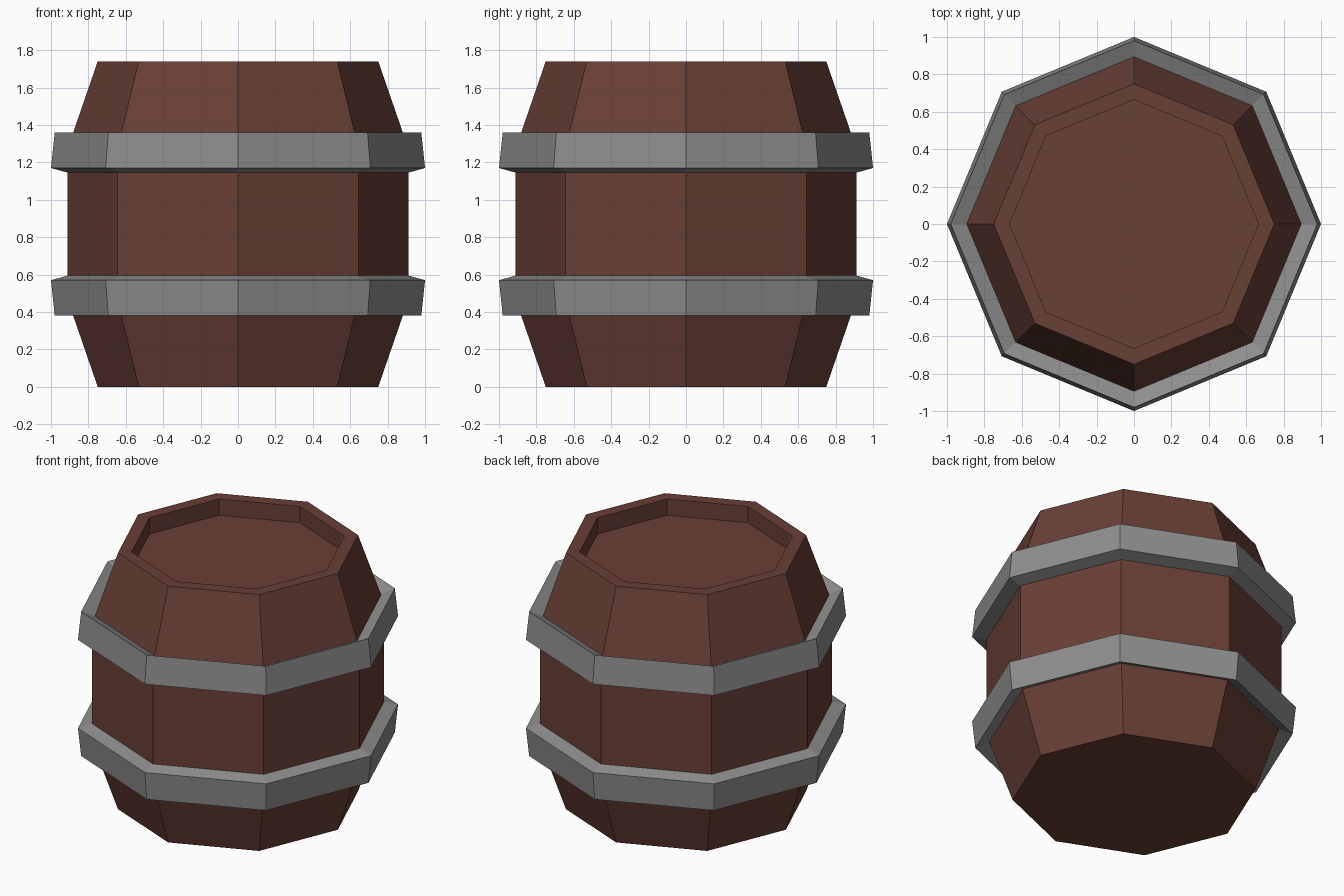
import bpy, bmesh
from math import sin, cos, pi

if "Cube" in bpy.data.objects:
    bpy.data.objects.remove(bpy.data.objects["Cube"])

SIDES = 8
HEIGHT = 1.74


def material(name, rgb):
    mat = bpy.data.materials.new(name)
    mat.diffuse_color = (*rgb, 1)
    mat.use_nodes = True
    mat.node_tree.nodes["Principled BSDF"].inputs["Base Color"].default_value = mat.diffuse_color
    return mat


def lathe(name, profile, mat, closed):
    """Spin (radius, z) points into an octagon; closed makes a ring, otherwise cap both ends."""
    bm = bmesh.new()
    rings = [[bm.verts.new((r * cos(2 * pi * i / SIDES), r * sin(2 * pi * i / SIDES), z))
              for i in range(SIDES)] for r, z in profile]
    pairs = list(zip(rings, rings[1:]))
    if closed:
        pairs.append((rings[-1], rings[0]))
    else:
        bm.faces.new(rings[0])
        bm.faces.new(rings[-1])
    for a, b in pairs:
        for i in range(SIDES):
            j = (i + 1) % SIDES
            bm.faces.new((a[i], a[j], b[j], b[i]))
    bmesh.ops.recalc_face_normals(bm, faces=bm.faces)
    mesh = bpy.data.meshes.new(name)
    bm.to_mesh(mesh)
    bm.free()
    mesh.materials.append(mat)
    obj = bpy.data.objects.new(name, mesh)
    bpy.context.collection.objects.link(obj)
    return obj


wood = material("wood", (0.14, 0.05, 0.036))
iron = material("iron", (0.27, 0.27, 0.27))

# Wooden body with a recessed lid
lathe("barrel_body", [(0.75, 0), (0.895, 0.42), (0.912, 0.595), (0.912, 1.145),
                      (0.895, 1.32), (0.75, HEIGHT), (0.665, HEIGHT), (0.665, 1.63)],
      wood, closed=False)

# Metal hoops, the lower one mirrored from the upper
hoop = [(0.89, 1.32), (0.98, 1.36), (1.0, 1.17), (0.91, 1.145)]
lathe("upper_hoop", hoop, iron, closed=True)
lathe("lower_hoop", [(r, HEIGHT - z) for r, z in hoop], iron, closed=True)
